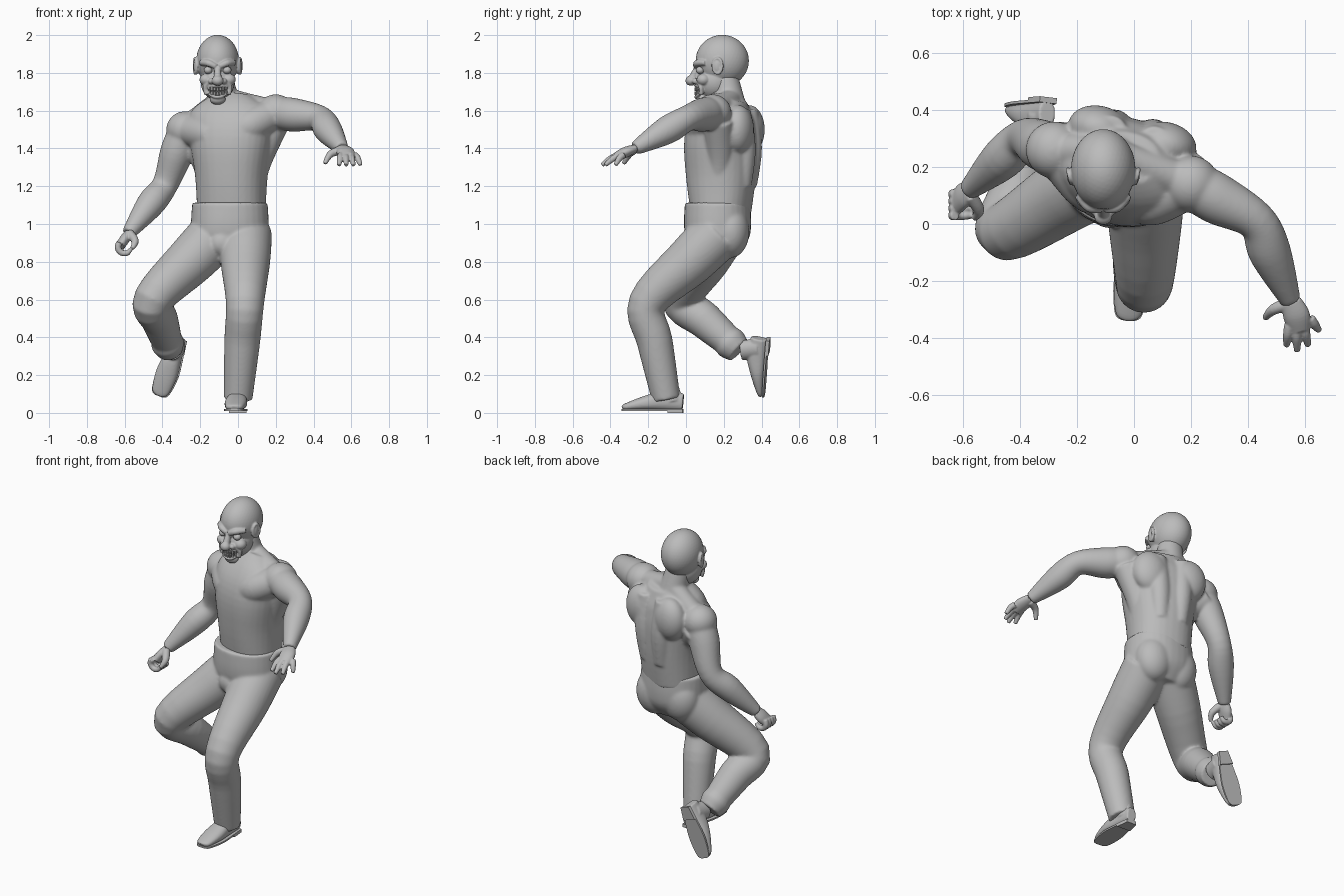
import bpy, bmesh, math
from mathutils import Vector, Matrix

cube = bpy.data.objects.get("Cube")
if cube:
    bpy.data.objects.remove(cube, do_unlink=True)

TONE = (0.5, 0.5, 0.5, 1)
grey = bpy.data.materials.new("plain_grey")
grey.use_nodes = True
grey.diffuse_color = TONE
shader = next(node for node in grey.node_tree.nodes if node.type == 'BSDF_PRINCIPLED')
shader.inputs["Base Color"].default_value = TONE

ACROSS, DEEP, UPRIGHT, DIAGONAL = (1, 0, 0), (0, 1, 0), (0, 0, 1), (0, -1, 1)


def ball(bm, centre, radii):
    place = Matrix.Translation(centre) @ Matrix.Diagonal((*radii, 1))
    bmesh.ops.create_icosphere(bm, subdivisions=4, radius=1, matrix=place)


def spline(points, steps=5):
    """Smooth curve through points of any dimension."""
    last = len(points) - 1
    curve = []
    for i in range(last):
        before, start, end, after = (points[min(max(i + k, 0), last)] for k in (-1, 0, 1, 2))
        for step in range(steps):
            t = step / steps
            curve.append([q + t / 2 * (r - p + t * (2 * p - 5 * q + 4 * r - w + t * (3 * (q - r) + w - p)))
                          for p, q, r, w in zip(before, start, end, after)])
    return curve + [list(points[last])]


def tube(bm, rings, side=ACROSS, power=1.0, sides=32):
    """Loft of ellipses given as x, y, z, radius along side, other radius."""
    path = spline(rings)
    loops = []
    for i, (x, y, z, wide, deep) in enumerate(path):
        ahead, behind = path[min(i + 1, len(path) - 1)], path[max(i - 1, 0)]
        tangent = (Vector(ahead[:3]) - Vector(behind[:3])).normalized()
        u = Vector(side) - tangent * tangent.dot(Vector(side))
        u.normalize()
        v = tangent.cross(u)
        loop = []
        for k in range(sides):
            angle = math.tau * k / sides
            c, s = (math.copysign(abs(n) ** power, n) for n in (math.cos(angle), math.sin(angle)))
            loop.append(bm.verts.new(Vector((x, y, z)) + u * c * wide + v * s * deep))
        loops.append(loop)
    for lower, upper in zip(loops, loops[1:]):
        for k in range(sides):
            bm.faces.new((lower[k - 1], lower[k], upper[k], upper[k - 1]))
    bm.faces.new(loops[0])
    bm.faces.new(loops[-1])


def limb(bm, joints, radii, side=ACROSS, bulge=0.0, flat=1.0):
    """Tube through joints; a bulge puts a muscle belly below each joint."""
    rings = []
    for i, (joint, radius) in enumerate(zip(joints, radii)):
        rings.append((*joint, radius, radius * flat))
        if bulge and i + 1 < len(joints):
            belly = Vector(joint).lerp(Vector(joints[i + 1]), 0.4)
            rings.append((*belly, radius * bulge, radius * bulge))
    tube(bm, rings, side)


def finish(name, bm, voxel=0.0, soften=2):
    """Make the object; a voxel size fuses its overlapping volumes."""
    bmesh.ops.recalc_face_normals(bm, faces=bm.faces)
    mesh = bpy.data.meshes.new(name)
    bm.to_mesh(mesh)
    bm.free()
    mesh.materials.append(grey)
    ob = bpy.data.objects.new(name, mesh)
    bpy.context.collection.objects.link(ob)
    if voxel:
        fuse = ob.modifiers.new("fuse", 'REMESH')
        fuse.mode, fuse.voxel_size, fuse.use_smooth_shade = 'VOXEL', voxel, True
        ob.modifiers.new("soften", 'SMOOTH').iterations = soften
    return ob


# Trunk with shoulder blades and back columns, turned toward its right
bm = bmesh.new()
trunk = [(1.05, .18, .155), (1.25, .19, .182), (1.45, .22, .188), (1.58, .225, .155), (1.67, .11, .09)]
tube(bm, [(0, max(0, z - 1.5) * .3, z, wide, deep) for z, wide, deep in trunk], power=.88)
for s in (-1, 1):
    ball(bm, (s * .12, .125, 1.5), (.11, .08, .13))
    limb(bm, [(s * .06, .13, 1.2), (s * .07, .14, 1.4), (s * .08, .12, 1.6)], (.05, .065, .06))
bm.transform(Matrix.Translation((-.035, .185, 0)) @ Matrix.Rotation(-.24, 4, 'Z'))

# Neck, then each arm with its neck, chest and side muscles
nape, sternum = Vector((-.08, .25, 1.67)), Vector((-.065, .1, 1.48))
limb(bm, [(-.07, .24, 1.6), (-.1, .2, 1.8)], (.085, .07))
left_arm = [(.2, .14, 1.59), (.43, .01, 1.56), (.55, -.27, 1.4)]
right_arm = [(-.28, .26, 1.5), (-.385, .3, 1.21), (-.58, .12, .95)]
for arm, s in ((left_arm, 1), (right_arm, -1)):
    shoulder = Vector(arm[0])
    limb(bm, [nape, shoulder], (.055, .065), DIAGONAL)
    ball(bm, shoulder, (.1, .1, .097))
    limb(bm, arm, (.083, .069, .037), DIAGONAL, bulge=1.08)
    breast = sternum.lerp(shoulder, .5) + Vector((0, -.035, -.01))
    limb(bm, [sternum + Vector((s * .06, -.02, -.005 + s * .01)), breast, shoulder],
         (.07, .09, .08), UPRIGHT)
    limb(bm, [shoulder + Vector((0, .03, -.04)), (-.035 + s * .155, .21 - s * .03, 1.36),
              (-.035 + s * .12, .2 - s * .03, 1.2)], (.08, .07, .05))
finish("upper_body", bm, .007, 16)

# Right hand, fingers curled into a ring
bm = bmesh.new()
limb(bm, [right_arm[-1], (-.6, .1, .92), (-.625, .07, .88)], (.035, .045, .04), DEEP, flat=.6)
for i in range(4):
    arc = [math.radians(a) for a in range(140, 341, 50)]
    limb(bm, [(-.6 + .036 * math.cos(a), .03 + .025 * i, .88 + .036 * math.sin(a)) for a in arc],
         (.017, .017, .016, .015, .01), DEEP)
limb(bm, [(-.575, .1, .95), (-.545, .05, .91), (-.56, .02, .87)], (.024, .02, .011), DEEP)
finish("right_hand", bm, .0045)

# Left hand, fingers fanned and reaching
bm = bmesh.new()
limb(bm, [left_arm[-1], (.57, -.32, 1.38), (.58, -.37, 1.355)], (.036, .047, .04), flat=.6)
for i in range(4):
    knuckle = Vector((.545 + .024 * i, -.355 + .008 * i, 1.365))
    tip = Vector((.535 + .038 * i, -.445 + .018 * (i - 1) ** 2, 1.312))
    bend = knuckle.lerp(tip, .5) + Vector((0, 0, .01))
    limb(bm, [knuckle, bend, tip], (.018, .017, .011))
limb(bm, [(.545, -.28, 1.39), (.49, -.3, 1.37), (.46, -.33, 1.32)], (.024, .019, .011), UPRIGHT)
finish("left_hand", bm, .0045)

# Trousers: pelvis and seat, planted left leg, lifted right leg
bm = bmesh.new()
pelvis = [(1.113, .2, .173), (1, .206, .178), (.92, .2, .165), (.84, .13, .11)]
tube(bm, [(-.043, .167, z, wide, deep) for z, wide, deep in pelvis], power=.92)
for s in (-1, 1):
    ball(bm, (-.04 + s * .09, .235, .96), (.115, .1, .14))
ball(bm, (-.085, .045, .9), (.07, .06, .07))
left_leg = [(.04, .17, .95), (.037, -.205, .58), (0, -.105, .072)]
right_leg = [(-.11, .18, .95), (-.45, -.025, .6), (-.36, .28, .33)]
limb(bm, left_leg, (.14, .101, .076), bulge=.94)
limb(bm, right_leg, (.14, .104, .073), bulge=.94)
# gathered cuff above the lifted ankle
knee, ankle = Vector(right_leg[1]), Vector(right_leg[2])
limb(bm, [knee.lerp(ankle, t) for t in (.75, .85, .95)], (.075, .088, .078))
finish("trousers", bm, .0075, 14)


# Shoes: modelled toe toward -y, then posed
def slab(bm, outline, low, high):
    loop = outline + [(-x, y) for x, y in reversed(outline)]
    face = bm.faces.new([bm.verts.new((x, y, low)) for x, y in loop])
    grown = bmesh.ops.extrude_face_region(bm, geom=[face])["geom"]
    raised = [part for part in grown if isinstance(part, bmesh.types.BMVert)]
    bmesh.ops.translate(bm, vec=(0, 0, high - low), verts=raised)


def shoe(side, pose):
    rows = [(0, .03, .09), (-.1, .047, .105), (-.2, .059, .078), (-.3, .046, .04), (-.322, .02, .025)]
    bm = bmesh.new()
    tube(bm, [(0, y, .012 + tall / 2, wide, tall / 2) for y, wide, tall in rows], power=.85)
    limb(bm, [(0, -.06, .06), (0, -.08, .15)], (.046, .042), flat=1.25)
    bm.transform(pose)
    finish(side + "_shoe", bm, .005, 4)
    # welt a little wider than the upper, with a heel block under its back
    outline = [(wide + .002, y * 1.01) for y, wide, tall in spline(rows)]
    bm = bmesh.new()
    slab(bm, outline, .01, .02)
    slab(bm, [(x, y) for x, y in outline if y > -.09], 0, .018)
    bm.transform(pose)
    finish(side + "_sole", bm)


shoe("left", Matrix.Translation((.005, -.015, 0)) @ Matrix.Rotation(-.08, 4, 'Z'))
heelward = Vector((.36, .06, .93)).normalized()
width = heelward.cross(Vector((-.12, -1, 0))).normalized()
pose = Matrix((width, heelward, width.cross(heelward))).transposed().to_4x4()
shoe("right", Matrix.Translation((-.3, .445, .39)) @ pose)

# Head, measured from the middle of the skull
head_place = Matrix.Translation((-.108, .192, 1.864))
circle = [(math.cos(a), math.sin(a)) for a in (math.tau * i / 12 for i in range(13))]
bm = bmesh.new()
ball(bm, (0, 0, 0), (.113, .141, .137))
ball(bm, (0, -.04, -.11), (.09, .1, .1))
ball(bm, (0, -.1, -.203), (.042, .035, .03))
limb(bm, [(0, -.13, -.03), (0, -.16, -.1)], (.015, .022))
ball(bm, (0, -.167, -.105), (.031, .028, .027))
for s in (-1, 1):
    ball(bm, (s * .032, -.14, -.108), (.018, .02, .016))
    ball(bm, (s * .06, -.1, -.1), (.036, .036, .032))
    # frowning brow and the fold beside the mouth
    limb(bm, [(s * .01, -.14, -.03), (s * .05, -.132, -.012), (s * .09, -.09, -.01)],
         (.014, .018, .014), UPRIGHT)
    limb(bm, [(s * .03, -.135, -.105), (s * .065, -.115, -.135), (s * .06, -.11, -.18)],
         (.009, .012, .01), DEEP)
    # ear with a raised rim
    ball(bm, (s * .112, -.025, -.03), (.016, .024, .042))
    limb(bm, [(s * (.118 + .006 * c), -.025 + .024 * c, -.027 + .04 * k) for c, k in circle],
         [.008] * len(circle))


def mouth(c, height):
    """Point on the curve of the mouth, c running from corner to corner."""
    return (.058 * c, -.139 + .03 * c * c, -.162 + height + .012 * c * c)


limb(bm, [mouth(c, .03 * k) for c, k in circle], [.009] * len(circle), DEEP)
bm.transform(head_place)
finish("head", bm, .0045, 4)

# Eyes
bm = bmesh.new()
for s in (-1, 1):
    ball(bm, (s * .05, -.117, -.05), (.023, .023, .02))
bm.transform(head_place)
for face in bm.faces:
    face.smooth = True
finish("eyes", bm)

# Two rows of bared teeth following the mouth
bm = bmesh.new()
for i in range(-3, 4):
    for row in (-1, 1):
        place = Matrix.Translation(mouth(i / 4, row * .011)) @ Matrix.Rotation(i * .15, 4, 'Z')
        bmesh.ops.create_cube(bm, size=1, matrix=place @ Matrix.Diagonal((.012, .016, .02, 1)))
bmesh.ops.bevel(bm, geom=bm.edges[:], offset=.002, segments=1, affect='EDGES')
bm.transform(head_place)
finish("teeth", bm)
